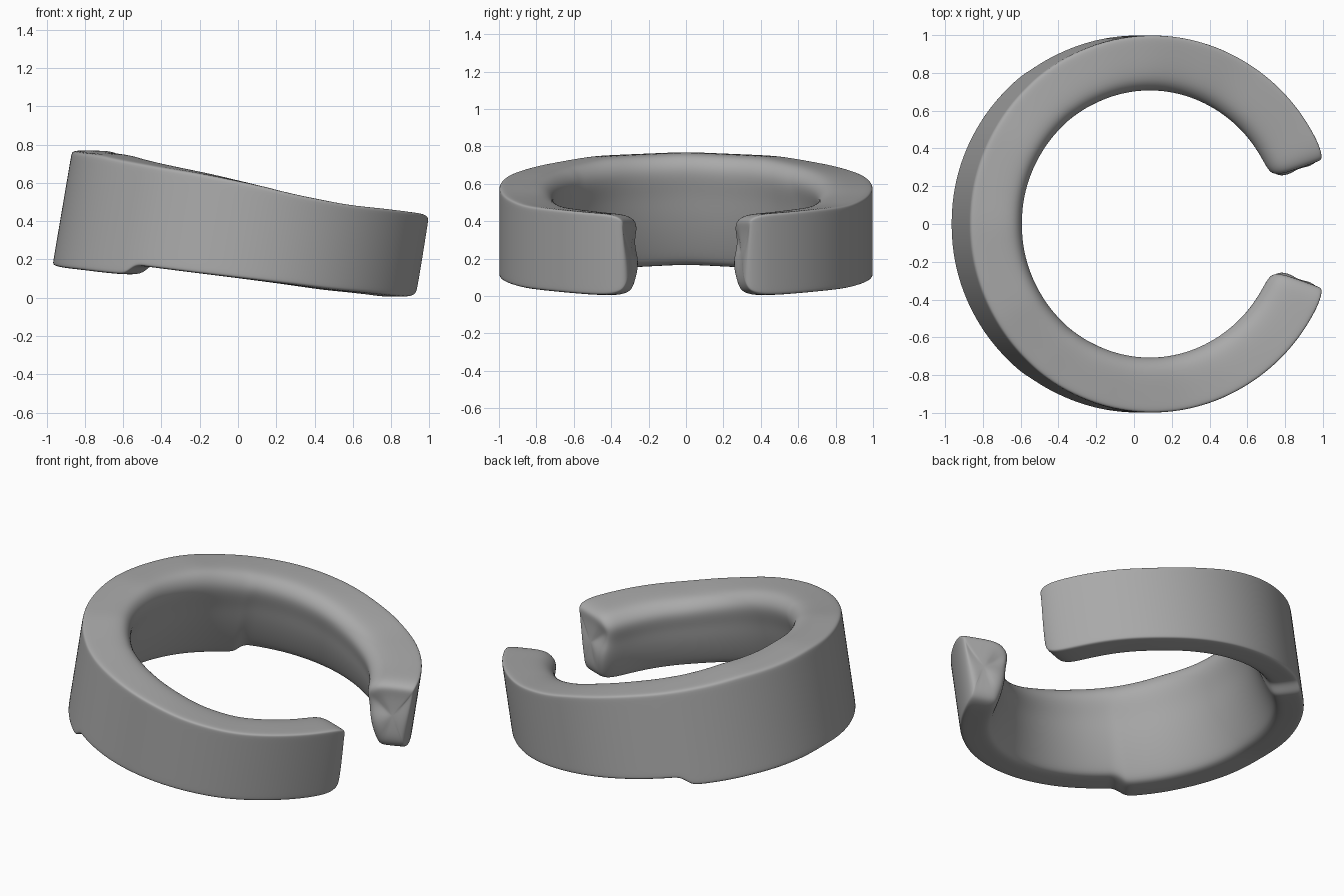
import bpy, bmesh, math

old = bpy.data.objects.get("Cube")
if old:
    bpy.data.objects.remove(old)

grey = bpy.data.materials.new("mid grey")
grey.use_nodes = True
colour = (0.40, 0.40, 0.40, 1)
grey.diffuse_color = colour
grey.node_tree.nodes["Principled BSDF"].inputs["Base Color"].default_value = colour

LEAN = 0.17  # sideways lean of the ring's axis per unit of height

# Edge heights by angle from the opening (180 is the closed side)
TOP = [(15, .432), (30, .445), (60, .485), (78, .54), (90, .59), (108, .65),
       (128, .70), (150, .75), (180, .77)]
BOTTOM = [(15, 0), (30, .005), (60, .04), (90, .10), (110, .14), (123, .165),
          (125, .16), (128, .122), (131, .122), (150, .145), (180, .168)]

# Cross-section: radius, share of height
SECTION = [(.985, 0), (1, .015), (1, .06), (1, .5), (1, .94), (1, .985), (.985, 1),
           (.93, 1), (.80, 1), (.745, .965), (.71, .88), (.705, .78), (.73, .62),
           (.745, .45), (.775, .25), (.815, .06), (.84, 0), (.91, 0)]

# Rounded tips: angle, scale of the section
TIP = [(19.3, .6), (19.8, .82), (21, .92), (23.5, .98), (27, 1)]


def lookup(table, a):
    for (a0, v0), (a1, v1) in zip(table, table[1:]):
        if a <= a1:
            return v0 + (v1 - v0) * (a - a0) / (a1 - a0)
    return table[-1][1]


def ring_section(bm, angle, scale, side):
    low, high = lookup(BOTTOM, angle), lookup(TOP, angle)
    verts = []
    for r, h in SECTION:
        r = .91 + (r - .91) * scale
        h = .5 + (h - .5) * scale
        # shallow waist across the tip
        near = max(0, 1 - (angle - 19.3) / 7)
        a = math.radians(angle + 2 * near * math.exp(-((h - .68) / .13) ** 2)
                         - 1.2 * near * math.exp(-((h - .35) / .2) ** 2))
        z = low + (high - low) * h
        verts.append(bm.verts.new((LEAN * z + r * math.cos(a), side * r * math.sin(a), z)))
    return verts


# Stations along one half, mirrored to the other
half = TIP + [(a, 1) for a in range(33, 120, 6)]
half += [(a, 1) for a in (121, 123, 125, 127, 128.5, 131)] + [(a, 1) for a in range(137, 179, 6)]
bm = bmesh.new()
rings = [ring_section(bm, a, s, 1) for a, s in half]
rings.append(ring_section(bm, 180, 1, 1))
rings += [ring_section(bm, a, s, -1) for a, s in reversed(half)]
n = len(SECTION)
for p, q in zip(rings, rings[1:]):
    for i in range(n):
        j = (i + 1) % n
        bm.faces.new((p[i], p[j], q[j], q[i]))

# Close the tips with a fan
for ring in (rings[0], rings[-1]):
    bmesh.ops.poke(bm, faces=[bm.faces.new(ring)])
bmesh.ops.recalc_face_normals(bm, faces=bm.faces)

mesh = bpy.data.meshes.new("open_ring")
bm.to_mesh(mesh)
bm.free()
mesh.materials.append(grey)
ring = bpy.data.objects.new("open_ring", mesh)
bpy.context.collection.objects.link(ring)
sub = ring.modifiers.new("smooth", "SUBSURF")
sub.levels = sub.render_levels = 2
bpy.context.view_layer.objects.active = ring
ring.select_set(True)
bpy.ops.object.shade_smooth()
